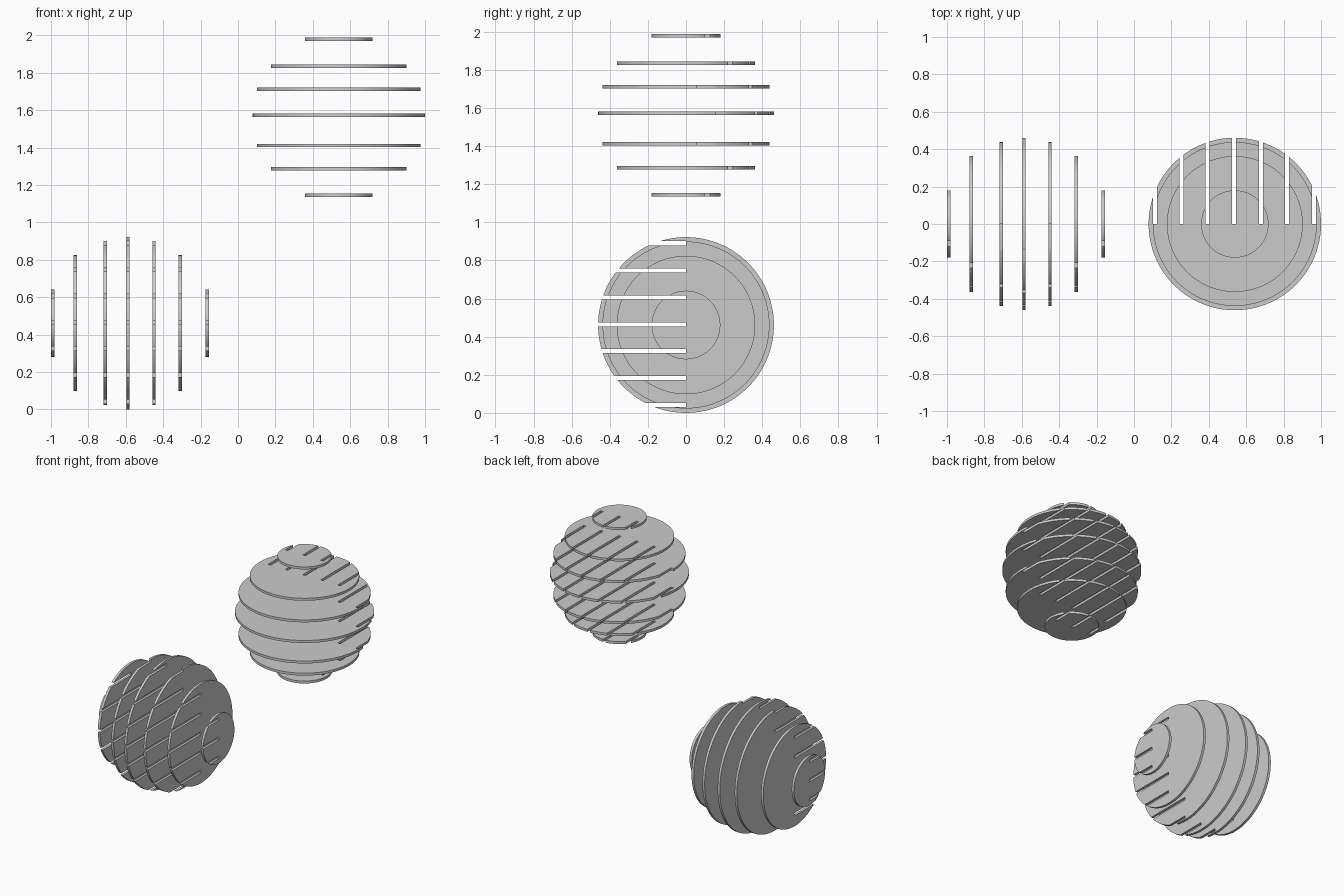
import bpy, bmesh
from math import pi, cos, sin, acos
from mathutils import Vector

if "Cube" in bpy.data.objects:
    bpy.data.objects.remove(bpy.data.objects["Cube"])

R = 0.461           # sphere radius
T = 0.018           # sheet thickness
SLOT = 0.021        # slot width
RADII = [0.18, 0.363, 0.438, R, 0.438, 0.363, 0.18]


def arc(r, a0, a1):
    n = max(1, round(abs(a1 - a0) / (2 * pi / 160)))
    return [(r * cos(a0 + (a1 - a0) * i / n), r * sin(a0 + (a1 - a0) * i / n))
            for i in range(n + 1)]


def slotted_outline(r, slots):
    """Full half disc for v < 0, fingers between the slots for v > 0."""
    edges = [r]
    for s in sorted(slots, reverse=True):
        edges += [s + SLOT / 2, s - SLOT / 2]
    edges.append(-r)
    pts = arc(r, pi, 2 * pi)
    for hi, lo in zip(edges[0::2], edges[1::2]):
        hi, lo = min(hi, r), max(lo, -r)
        if hi - lo > 0.002:
            pts += [(hi, 0)] + arc(r, acos(hi / r), acos(lo / r)) + [(lo, 0)]
    out = []
    for p in pts:
        if not out or (Vector(p) - Vector(out[-1])).length > 1e-5:
            out.append(p)
    if (Vector(out[0]) - Vector(out[-1])).length < 1e-5:
        out.pop()
    return out


def disc(name, r, slots, place, axis):
    bm = bmesh.new()
    face = bm.faces.new([bm.verts.new(place(u, v)) for u, v in slotted_outline(r, slots)])
    ext = bmesh.ops.extrude_face_region(bm, geom=[face], use_keep_orig=True)
    moved = [g for g in ext["geom"] if isinstance(g, bmesh.types.BMVert)]
    bmesh.ops.translate(bm, verts=moved, vec=Vector(axis) * T)
    bmesh.ops.recalc_face_normals(bm, faces=bm.faces)
    mesh = bpy.data.meshes.new(name)
    bm.to_mesh(mesh)
    bm.free()
    ob = bpy.data.objects.new(name, mesh)
    bpy.context.collection.objects.link(ob)
    bpy.ops.object.select_all(action='DESELECT')
    ob.select_set(True)
    bpy.context.view_layer.objects.active = ob
    bpy.ops.object.shade_smooth_by_angle(angle=0.5)


# upper sphere half: horizontal discs slotted towards the back
levels = [1.144, 1.287, 1.411, 1.572, 1.712, 1.835, 1.979]
h_slots = [-0.427, -0.285, -0.146, -0.004, 0.14, 0.279, 0.424]
for i, (z, r) in enumerate(zip(levels, RADII)):
    disc(f"horizontal_disc_{i + 1}", r, h_slots,
         lambda u, v: (0.539 + u, v, z - T / 2), (0, 0, 1))

# lower sphere half: upright discs slotted towards the front
stations = [-0.991, -0.871, -0.710, -0.588, -0.449, -0.308, -0.164]
v_slots = [-0.419, -0.277, -0.136, 0.003, 0.145, 0.287, 0.429]
for i, (x, r) in enumerate(zip(stations, RADII)):
    disc(f"upright_disc_{i + 1}", r, v_slots,
         lambda u, v: (x - T / 2, -v, R + u), (1, 0, 0))
